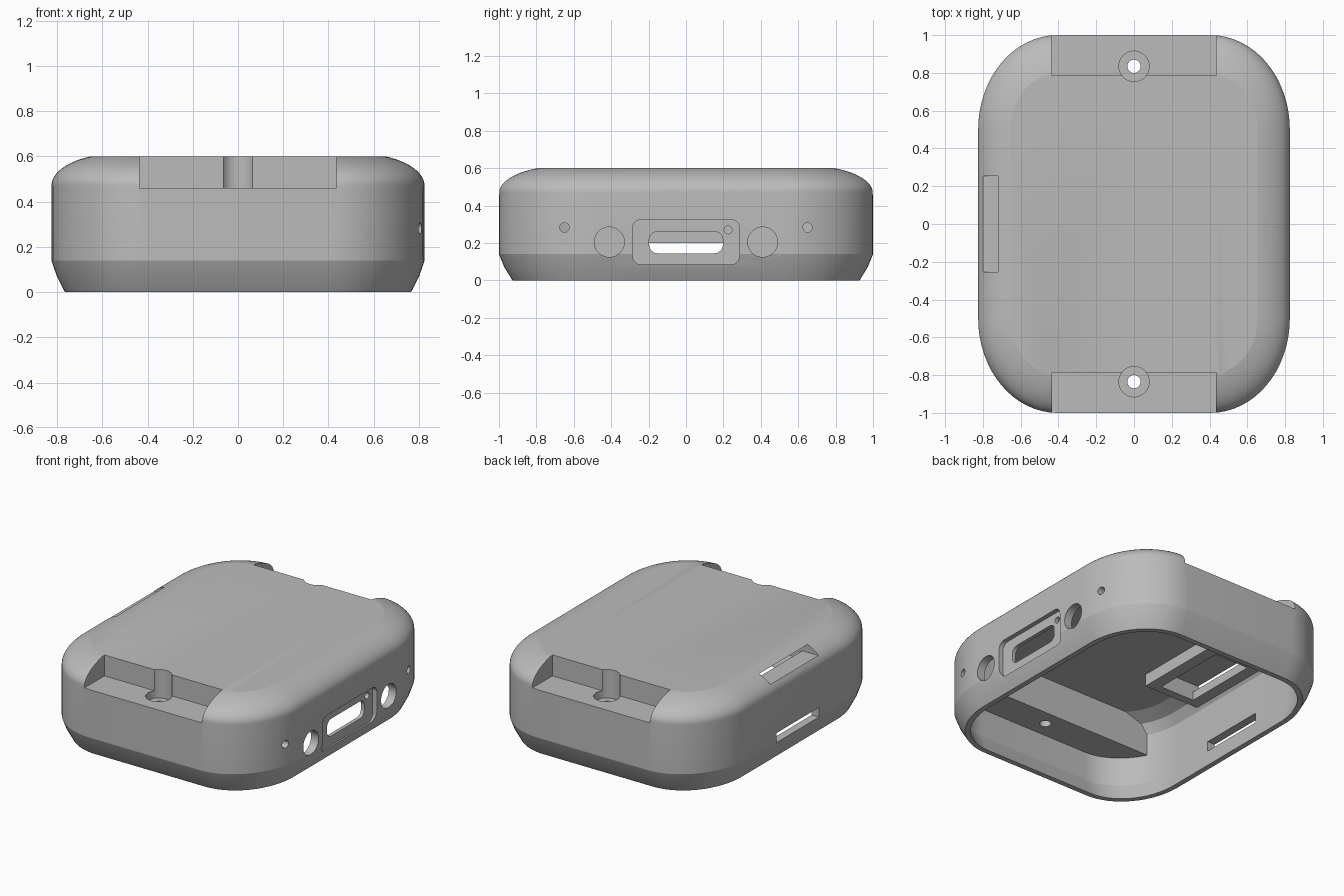
import bpy, bmesh, math
from mathutils import Matrix

cube = bpy.data.objects.get("Cube")
if cube:
    bpy.data.objects.remove(cube, do_unlink=True)

grey = bpy.data.materials.new("plain grey")
grey.use_nodes = True
colour = (0.5, 0.5, 0.5, 1)
grey.diffuse_color = colour
grey.node_tree.nodes["Principled BSDF"].inputs["Base Color"].default_value = colour

HX, HY, HEIGHT, WALL = 0.825, 1.0, 0.6, 0.055


def outline(hx, hy, rx, ry, steps=16):
    """Rectangle with elliptical corners, as a list of 2D points."""
    pts = []
    for k, (sx, sy) in enumerate([(1, 1), (-1, 1), (-1, -1), (1, -1)]):
        for i in range(steps + 1):
            a = math.pi / 2 * (k + i / steps)
            pts.append((sx * (hx - rx) + rx * math.cos(a),
                        sy * (hy - ry) + ry * math.sin(a)))
    return pts


def loft(name, rings):
    """Closed solid through a stack of (height, outline) rings."""
    bm = bmesh.new()
    loops = [[bm.verts.new((x, y, z)) for x, y in pts] for z, pts in rings]
    for low, high in zip(loops, loops[1:]):
        for i in range(len(low)):
            j = (i + 1) % len(low)
            bm.faces.new((low[i], low[j], high[j], high[i]))
    bm.faces.new(loops[0][::-1])
    bm.faces.new(loops[-1])
    bmesh.ops.remove_doubles(bm, verts=bm.verts, dist=1e-5)
    mesh = bpy.data.meshes.new(name)
    bm.to_mesh(mesh)
    bm.free()
    mesh.materials.append(grey)
    ob = bpy.data.objects.new(name, mesh)
    bpy.context.collection.objects.link(ob)
    return ob


def box(x0, x1, y0, y1, z0, z1):
    pts = [(x0, y0), (x1, y0), (x1, y1), (x0, y1)]
    return loft("box_cutter", [(z0, pts), (z1, pts)])


def drill(x, y, r, z0, z1):
    pts = [(x + a, y + b) for a, b in outline(r, r, r, r, 12)]
    return loft("drill_cutter", [(z0, pts), (z1, pts)])


def side_port(y, z, hy, hz, r, x0, x1=1.0):
    """Rounded cutter running along x through the port side."""
    pts = [(y + a, z + b) for a, b in outline(hy, hz, r, r, 12)]
    ob = loft("port_cutter", [(x0, pts), (x1, pts)])
    ob.data.transform(Matrix(((0, 0, 1, 0), (1, 0, 0, 0), (0, 1, 0, 0), (0, 0, 0, 1))))
    return ob


def cut(target, cutter):
    cutter.hide_render = True
    mod = target.modifiers.new("cut", 'BOOLEAN')
    mod.operation, mod.solver, mod.object = 'DIFFERENCE', 'EXACT', cutter
    bpy.context.view_layer.objects.active = target
    bpy.ops.object.modifier_apply(modifier=mod.name)
    bpy.data.objects.remove(cutter, do_unlink=True)


def inset_ring(inset, wall=0.0):
    dx, dy = inset + wall, inset * 1.2 + wall
    return outline(HX - dx, HY - dy, 0.42 - dx, 0.5 - dy)


# Outer profile: tapered skirt, upright wall, elliptical shoulder
profile = [(0, 0.06), (0.07, 0.024), (0.14, 0)]
for i in range(15):
    t = math.radians(65 * i / 14)
    profile.append((0.47 + 0.1434 * math.sin(t), 0.295 * (1 - math.cos(t))))
case = loft("case_shell", [(z, inset_ring(d)) for z, d in profile])

# Hollow, open below, leaving end shelves and a strap frame under the roof
hollow = [(-0.1, inset_ring(0.06, 0.035)), (0, inset_ring(0.06, 0.035)),
          (0.12, inset_ring(0, WALL)), (0.45, inset_ring(0, WALL)),
          (0.51, inset_ring(0.04, WALL)), (0.55, inset_ring(0.13, WALL))]
cavity = loft("cavity_cutter", hollow)
for s in (-1, 1):
    cut(cavity, box(-1, 1, min(s * 0.73, s * 1.1), max(s * 0.73, s * 1.1), 0.31, 0.7))
cut(cavity, box(-1, -0.35, -0.31, 0.31, 0.47, 0.7))
cut(case, cavity)

# End notches with counterbored screw holes
for s in (-1, 1):
    cut(case, box(-0.435, 0.435, min(s * 0.787, s * 1.1), max(s * 0.787, s * 1.1), 0.46, 0.7))
    cut(case, drill(0, s * 0.835, 0.08, 0.41, 0.7))
    cut(case, drill(0, s * 0.835, 0.035, 0.2, 0.7))

# Strap slot in the shoulder, its pocket, and the low side slot
cut(case, box(-1, -0.6, -0.255, 0.255, 0.528, 0.58))
cut(case, box(-0.68, -0.43, -0.255, 0.255, 0.4, 0.58))
cut(case, box(-1, -0.7, -0.225, 0.225, 0.135, 0.2))

# Port side: recessed panel, socket, round jacks and pin holes
cut(case, side_port(0, 0.205, 0.285, 0.12, 0.045, 0.795))
cut(case, side_port(0, 0.203, 0.197, 0.058, 0.045, 0.6))
cut(case, side_port(0.225, 0.27, 0.021, 0.021, 0.021, 0.6))
for s in (-1, 1):
    cut(case, side_port(s * 0.41, 0.205, 0.08, 0.08, 0.08, 0.6))
    cut(case, side_port(s * 0.65, 0.283, 0.025, 0.025, 0.025, 0.6))

# Soft shading on the curves, crisp edges elsewhere
bpy.ops.object.select_all(action='DESELECT')
case.select_set(True)
bpy.context.view_layer.objects.active = case
bpy.ops.object.shade_smooth_by_angle(angle=math.radians(12))
